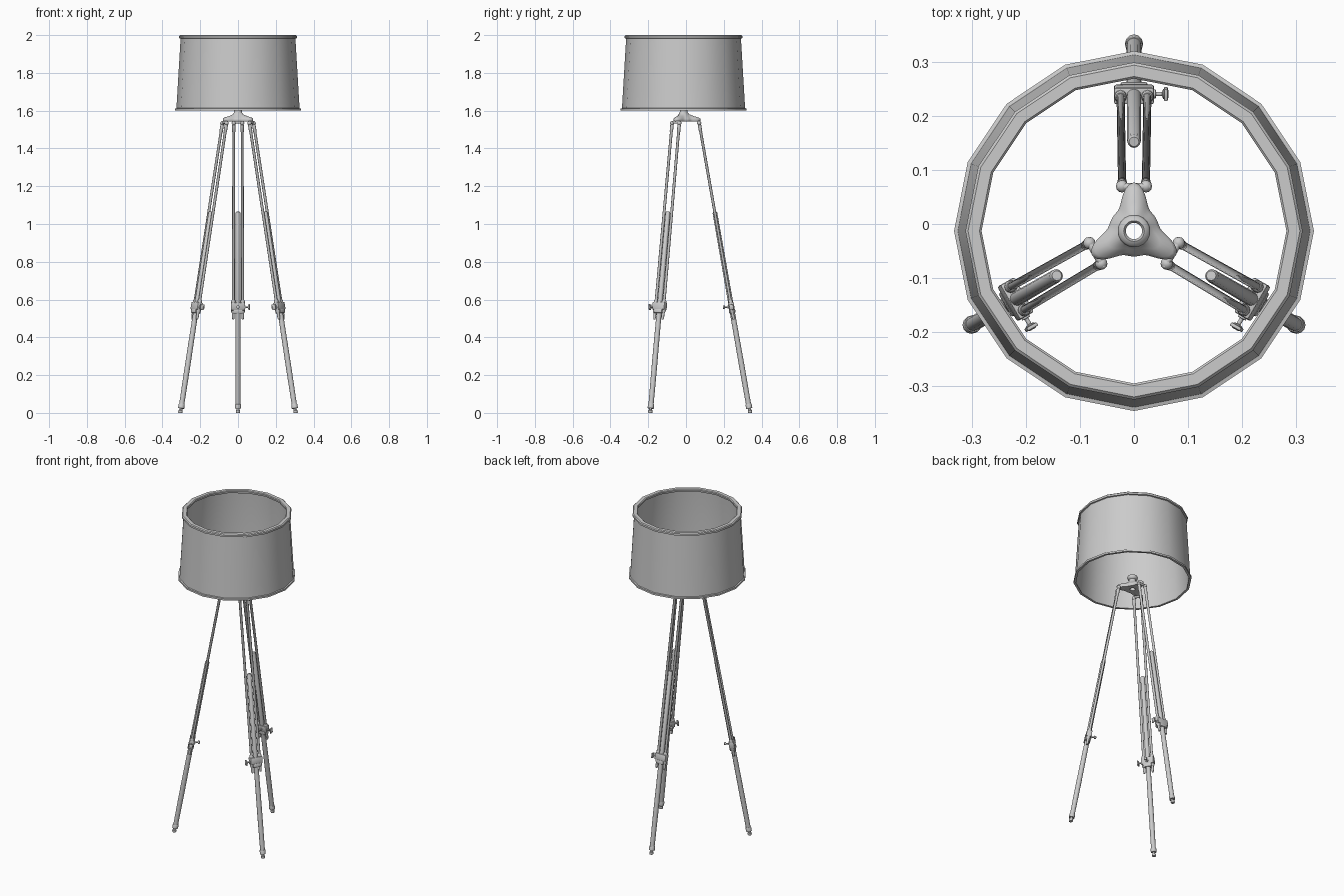
import bpy, bmesh
from math import sin, cos, pi, radians
from mathutils import Vector, Matrix

if "Cube" in bpy.data.objects:
    bpy.data.objects.remove(bpy.data.objects["Cube"])

CENTRE = Vector((0, -0.013, 0))


def finish(bm, name, angle=40):
    bmesh.ops.recalc_face_normals(bm, faces=bm.faces)
    me = bpy.data.meshes.new(name)
    bm.to_mesh(me)
    bm.free()
    ob = bpy.data.objects.new(name, me)
    bpy.context.collection.objects.link(ob)
    bpy.ops.object.select_all(action='DESELECT')
    ob.select_set(True)
    bpy.context.view_layer.objects.active = ob
    bpy.ops.object.shade_smooth_by_angle(angle=radians(angle))
    return ob


def skin_rings(bm, rings, close=False, caps=False):
    loops = [[bm.verts.new(p) for p in ring] for ring in rings]
    n = len(loops[0])
    pairs = list(zip(loops, loops[1:]))
    if close:
        pairs.append((loops[-1], loops[0]))
    for a, b in pairs:
        for i in range(n):
            j = (i + 1) % n
            bm.faces.new((a[i], a[j], b[j], b[i]))
    if caps:
        bm.faces.new(loops[0][::-1])
        bm.faces.new(loops[-1])


def circle(r, z, n):
    return [CENTRE + Vector((r * cos(2 * pi * i / n), r * sin(2 * pi * i / n), z)) for i in range(n)]


def turned(bm, a, b, stations, M, n=12):
    """Round rod from a to b; stations are (distance along 0..1, radius)."""
    a, b = Vector(a), Vector(b)
    q = (b - a).to_track_quat('Z', 'Y')
    rings = [[M @ (a.lerp(b, t) + q @ Vector((r * cos(2 * pi * i / n), r * sin(2 * pi * i / n), 0)))
              for i in range(n)] for t, r in stations]
    skin_rings(bm, rings, caps=True)


# Lampshade with a broad top rim and a slim bottom rim, 16 sides
profile = [(.319, 1.60), (.333, 1.60), (.333, 1.611), (.326, 1.613), (.304, 1.982), (.312, 1.984),
           (.312, 1.995), (.307, 2.0), (.286, 2.0), (.282, 1.996), (.284, 1.984), (.298, 1.980), (.320, 1.613)]
bm = bmesh.new()
skin_rings(bm, [circle(r, z, 16) for r, z in profile], close=True)
finish(bm, "lampshade")


# Three-lobed hub that blends up into a hollow round socket
def hub_ring(size, lobe, z, n=60):
    pts = []
    for i in range(n):
        a = 2 * pi * i / n
        r = size + lobe * ((1 + cos(3 * (a - pi / 2))) / 2) ** 3
        pts.append(CENTRE + Vector((r * cos(a), r * sin(a), z)))
    return pts


bm = bmesh.new()
hub = [(.015, 0, 1.542), (.043, .042, 1.542), (.047, .043, 1.547), (.047, .043, 1.556), (.042, .040, 1.563),
       (.034, .020, 1.571), (.026, .004, 1.581), (.020, 0, 1.593), (.020, 0, 1.602), (.027, 0, 1.607),
       (.030, 0, 1.615), (.027, 0, 1.624), (.019, 0, 1.628), (.015, 0, 1.624)]
skin_rings(bm, [hub_ring(*h) for h in hub], close=True)
finish(bm, "hub", 50)

# Leg layout: distance from the centre along a leg at height z
TOP_D, TOP_Z, SLOPE = .082, 1.538, .1755


def on_leg(z, x=0):
    return Vector((x, TOP_D + (TOP_Z - z) * SLOPE, z))


ALONG = (on_leg(0) - on_leg(1)).normalized()
TILT = ALONG.to_track_quat('Z', 'Y').to_matrix().to_4x4()


def block(bm, centre, size, M, bevel=.004):
    T = M @ Matrix.Translation(centre) @ Matrix.Rotation(math_tilt, 4, 'X')
    res = bmesh.ops.create_cube(bm, size=1, matrix=T @ Matrix.Diagonal((*size, 1)))
    edges = list({e for v in res['verts'] for e in v.link_edges})
    bmesh.ops.bevel(bm, geom=edges, offset=bevel, segments=2, affect='EDGES', profile=.5)


math_tilt = Vector((0, 0, 1)).angle(-ALONG)


def make_leg(name, angle, side):
    M = Matrix.Translation(CENTRE) @ Matrix.Rotation(radians(angle - 90), 4, 'Z') @ Matrix.Diagonal((side, 1, 1, 1))

    # Pair of upper rods with rounded ferrules at the hinge
    bm = bmesh.new()
    for s in (-1, 1):
        turned(bm, on_leg(1.525, s * .022), on_leg(.495, s * .025),
               [(0, .009), (.035, .009), (.037, .0075), (.985, .0075), (1, .005)], M)
        bmesh.ops.create_uvsphere(bm, u_segments=12, v_segments=8, radius=.0115,
                                  matrix=M @ Matrix.Translation(on_leg(1.534, s * .022)))
    finish(bm, name + "_upper_rods")

    # Hinge pin through the hub lobe
    bm = bmesh.new()
    p = on_leg(1.538)
    turned(bm, p + Vector((-.03, 0, 0)), p + Vector((.03, 0, 0)), [(0, .005), (.1, .007), (.9, .007), (1, .005)], M)
    finish(bm, name + "_hinge_pin")

    # Sliding lower leg
    bm = bmesh.new()
    turned(bm, on_leg(1.065), on_leg(.03),
           [(0, .009), (.006, .0125), (.5, .0135), (.8, .0145), (1, .0135)], M)
    finish(bm, name + "_lower_leg")

    # Ferrule, neck and foot pad
    bm = bmesh.new()
    turned(bm, on_leg(.048), on_leg(.014), [(0, .015), (.1, .0165), (.7, .0165), (.72, .008), (1, .008)], M)
    f = on_leg(.0)
    turned(bm, f + Vector((0, 0, .017)), f, [(0, .007), (.2, .011), (.75, .012), (1, .010)], M)
    finish(bm, name + "_foot")

    # Clamp body, lower band and upper collar around the three rods
    bm = bmesh.new()
    block(bm, on_leg(.565), (.074, .031, .040), M)
    block(bm, on_leg(.538), (.050, .034, .022), M)
    for s in (-1, 1):
        turned(bm, on_leg(.598, s * .025), on_leg(.530, s * .025), [(0, .009), (.1, .0115), (.9, .0115), (1, .009)], M)
    finish(bm, name + "_clamp")

    # Side wing knob and inward thumb screw
    bm = bmesh.new()
    c = on_leg(.560)
    turned(bm, c + Vector((.030, 0, 0)), c + Vector((.064, 0, 0)),
           [(0, .008), (.3, .008), (.32, .004), (.65, .004), (.7, .009), (.95, .009), (1, .006)], M)
    block(bm, c + Vector((.059, 0, 0)), (.007, .022, .030), M, .002)
    turned(bm, c, c + Vector((0, -.046, 0)),
           [(0, .008), (.45, .008), (.47, .0045), (.75, .0045), (.78, .009), (.96, .009), (1, .006)], M)
    finish(bm, name + "_clamp_screws")


make_leg("back_leg", 90, 1)
make_leg("right_leg", -30, 1)
make_leg("left_leg", 210, -1)
